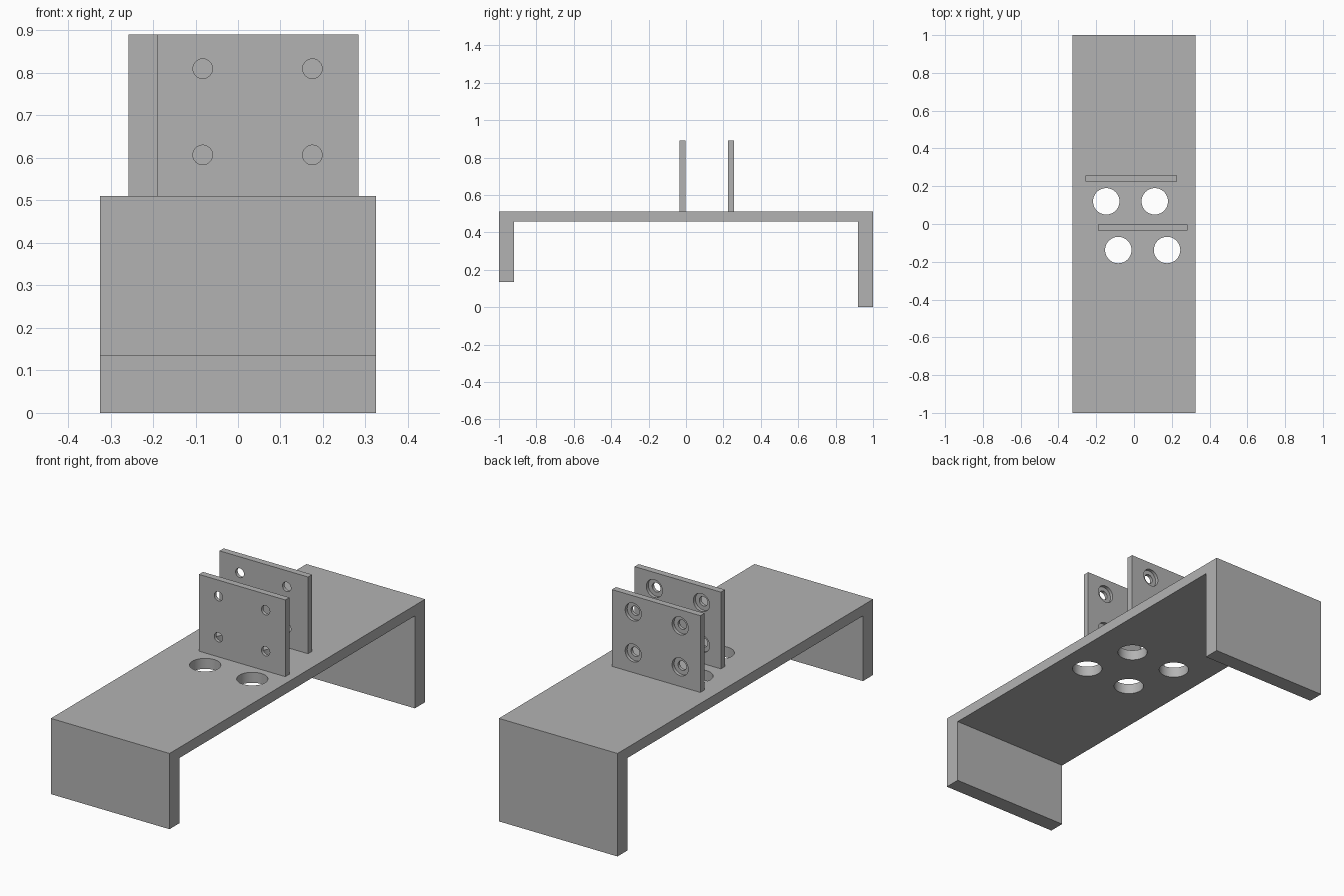
import bpy, bmesh, math
from mathutils import Matrix, Vector

cube = bpy.data.objects.get("Cube")
if cube:
    bpy.data.objects.remove(cube, do_unlink=True)

grey = bpy.data.materials.new("mid grey")
grey.use_nodes = True
colour = (0.45, 0.45, 0.45, 1)
grey.diffuse_color = colour
grey.node_tree.nodes["Principled BSDF"].inputs["Base Color"].default_value = colour

DECK_TOP, TOP = 0.51, 0.89


def make_object(name, bm):
    bmesh.ops.recalc_face_normals(bm, faces=bm.faces)
    mesh = bpy.data.meshes.new(name)
    bm.to_mesh(mesh)
    bm.free()
    mesh.materials.append(grey)
    obj = bpy.data.objects.new(name, mesh)
    bpy.context.collection.objects.link(obj)
    return obj


def extrude_profile(name, points, x0, x1):
    """Extrude a side profile of (y, z) points across x."""
    bm = bmesh.new()
    face = bm.faces.new([bm.verts.new((x0, y, z)) for y, z in points])
    new = bmesh.ops.extrude_face_region(bm, geom=[face])["geom"]
    bmesh.ops.translate(bm, vec=(x1 - x0, 0, 0),
                        verts=[v for v in new if isinstance(v, bmesh.types.BMVert)])
    return make_object(name, bm)


def drill(obj, centres, radius, depth, axis):
    """Cut round holes of the given full depth along one axis."""
    bm = bmesh.new()
    turn = Matrix.Rotation(math.pi / 2, 4, "X") if axis == "Y" else Matrix()
    for c in centres:
        bmesh.ops.create_cone(bm, cap_ends=True, segments=48, radius1=radius,
                              radius2=radius, depth=depth,
                              matrix=Matrix.Translation(Vector(c)) @ turn)
    cutter = make_object(obj.name + "_cutter", bm)
    mod = obj.modifiers.new("holes", "BOOLEAN")
    mod.operation, mod.solver, mod.object = "DIFFERENCE", "EXACT", cutter
    bpy.context.view_layer.objects.active = obj
    bpy.ops.object.modifier_apply(modifier=mod.name)
    bpy.data.objects.remove(cutter, do_unlink=True)


# Bent bridge: deck with a short front leg and a long back leg
bridge = extrude_profile("bridge", [
    (-1, 0.135), (-0.92, 0.135), (-0.92, 0.458), (0.92, 0.458),
    (0.92, 0), (1, 0), (1, DECK_TOP), (-1, DECK_TOP)], -0.325, 0.325)

# Upright plates: name, x range, front face y, hole columns, deck hole y
plates = [("front_plate", -0.19, 0.283, -0.034, (-0.083, 0.175), -0.138),
          ("back_plate", -0.258, 0.227, 0.224, (-0.147, 0.11), 0.12)]
thick = 0.032
deck_holes = []
for name, x0, x1, y, columns, hole_y in plates:
    back = y + thick
    plate = extrude_profile(name, [(y, DECK_TOP), (back, DECK_TOP), (back, TOP), (y, TOP)], x0, x1)
    spots = [(x, z) for x in columns for z in (0.607, 0.81)]
    # Through holes, then wider counterbores on the back face
    drill(plate, [(x, y, z) for x, z in spots], 0.023, 0.2, "Y")
    drill(plate, [(x, back, z) for x, z in spots], 0.044, thick, "Y")
    deck_holes += [(x, hole_y, DECK_TOP) for x in columns]

# Large round holes through the deck
drill(bridge, deck_holes, 0.07, 0.3, "Z")

# Smooth hole walls, sharp edges elsewhere
for obj in bpy.context.view_layer.objects:
    obj.select_set(obj.type == "MESH" and grey.name in obj.data.materials)
bpy.context.view_layer.objects.active = bridge
bpy.ops.object.shade_smooth_by_angle()
